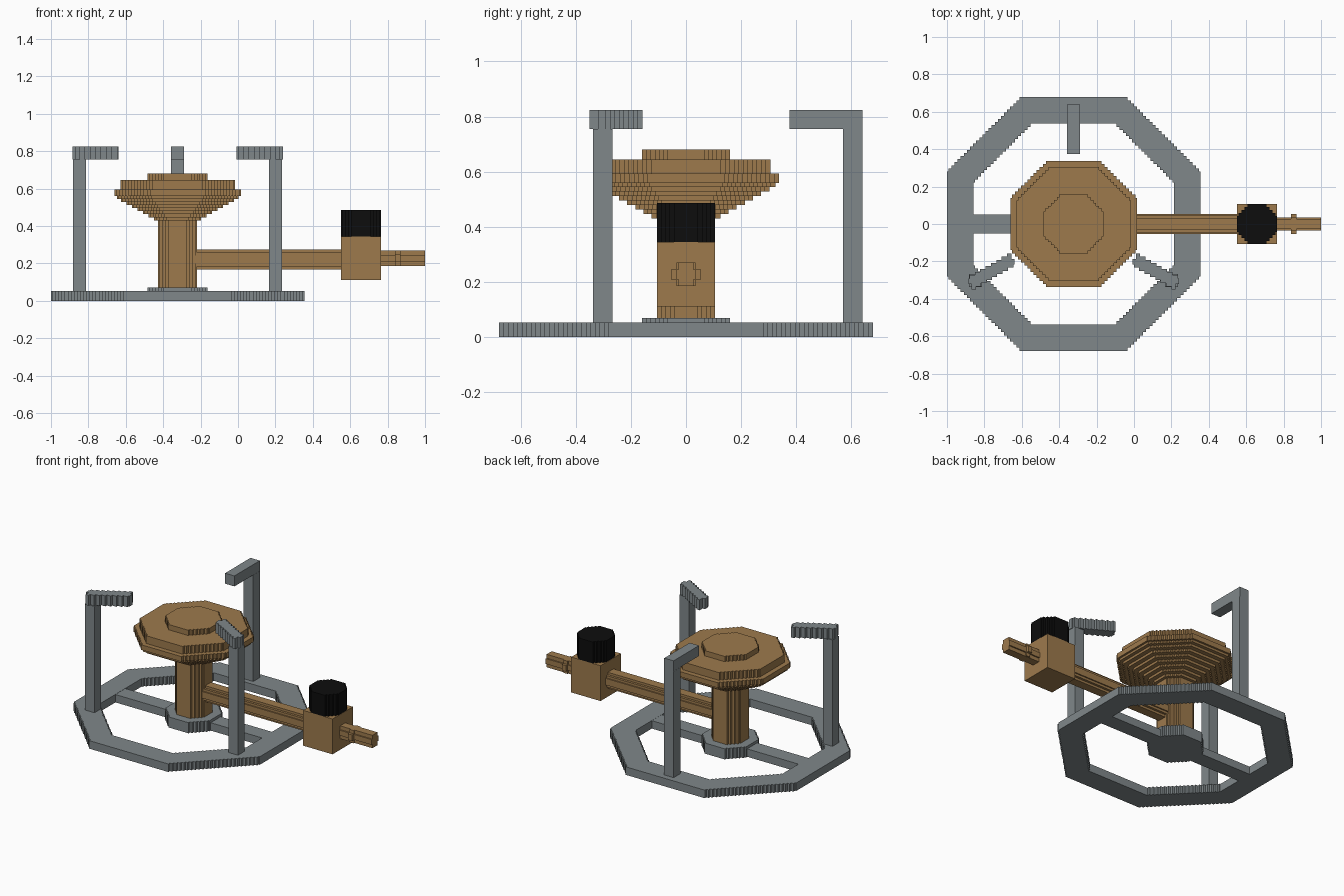
import bpy, bmesh, math
from mathutils import Matrix, Vector

if "Cube" in bpy.data.objects:
    bpy.data.objects.remove(bpy.data.objects["Cube"])

V = 0.0164              # step size of the blocky diagonals
CX = -0.323             # centre of the burner


def material(name, col):
    m = bpy.data.materials.new(name)
    m.diffuse_color = (*col, 1)
    m.use_nodes = True
    m.node_tree.nodes["Principled BSDF"].inputs["Base Color"].default_value = m.diffuse_color
    return m


STEEL = material("grey steel", (0.215, 0.245, 0.255))
BRASS = material("brown brass", (0.34, 0.195, 0.073))
BLACK = material("black", (0.004, 0.004, 0.004))


def stepped(pts):
    """Turn slanted polygon edges into small stair steps."""
    out = []
    for (x, y), (x2, y2) in zip(pts, pts[1:] + pts[:1]):
        dx, dy = x2 - x, y2 - y
        if min(abs(dx), abs(dy)) < 1e-5:
            out.append((x, y))
            continue
        n = max(1, round(min(abs(dx), abs(dy)) / V))
        dx, dy = dx / n, dy / n
        for i in range(n):
            px, py = x + i * dx, y + i * dy
            out += [(px, py), (px + dx / 2, py), (px + dx / 2, py + dy)]
    i, clean = 0, 0
    while clean < len(out):     # drop collinear points
        k = len(out)
        a, b, c = out[i % k - 1], out[i % k], out[(i + 1) % k]
        if abs((b[0] - a[0]) * (c[1] - b[1]) - (b[1] - a[1]) * (c[0] - b[0])) < 1e-8:
            out.pop(i % k)
            i, clean = max(i % k - 2, 0), 0
        else:
            i, clean = i + 1, clean + 1
    return out


def octagon(r, cx=0.0, cy=0.0):
    t = r * math.tan(math.pi / 8)
    return [(cx + a, cy + b) for a, b in
            ((r, -t), (r, t), (t, r), (-t, r), (-r, t), (-r, -t), (-t, -r), (t, -r))]


def rect(x0, x1, y0, y1):
    return [(x0, y0), (x1, y0), (x1, y1), (x0, y1)]


def build(name, mat, layers, along_x=False):
    """layers: (list of outlines, low, high); a second outline is a hole."""
    bm = bmesh.new()
    for loops, lo, hi in layers:
        edges = []
        for pts in loops:
            vs = [bm.verts.new((x, y, lo)) for x, y in stepped(pts)]
            edges += [bm.edges.new((a, b)) for a, b in zip(vs, vs[1:] + vs[:1])]
        res = bmesh.ops.triangle_fill(bm, edges=edges, use_beauty=True, use_dissolve=False)
        faces = [g for g in res["geom"] if isinstance(g, bmesh.types.BMFace)]
        ext = bmesh.ops.extrude_face_region(bm, geom=faces, use_keep_orig=True)
        top = [g for g in ext["geom"] if isinstance(g, bmesh.types.BMVert)]
        bmesh.ops.translate(bm, verts=top, vec=(0, 0, hi - lo))
    if along_x:                 # (x, y, z) -> (z, x, y)
        bm.transform(Matrix(((0, 0, 1, 0), (1, 0, 0, 0), (0, 1, 0, 0), (0, 0, 0, 1))))
    bmesh.ops.recalc_face_normals(bm, faces=bm.faces)
    bmesh.ops.dissolve_limit(bm, angle_limit=0.01, verts=bm.verts, edges=bm.edges)
    me = bpy.data.meshes.new(name)
    bm.to_mesh(me)
    bm.free()
    me.materials.append(mat)
    ob = bpy.data.objects.new(name, me)
    bpy.context.collection.objects.link(ob)
    return ob


# Base ring, cross bar and hub
build("base_ring", STEEL, [([octagon(0.678, CX), octagon(0.536, CX)], 0, 0.053)])
for side, x0, x1 in (("left", CX - 0.54, CX - 0.15), ("right", CX + 0.15, CX + 0.54)):
    build("base_bar_" + side, STEEL, [([rect(x0, x1, -0.052, 0.052)], 0, 0.052)])
build("base_hub", STEEL, [([octagon(0.16, CX)], 0, 0.07)])

# Three pot supports: upright post with an arm pointing inward
for i, ang in enumerate((90, 210, 330)):
    d = Vector((math.cos(math.radians(ang)), math.sin(math.radians(ang))))
    n = Vector((-d.y, d.x)) * 0.034
    c = Vector((CX, 0))
    p = c + d * 0.605
    build(f"support_post_{i + 1}", STEEL,
          [([rect(p.x - 0.035, p.x + 0.035, p.y - 0.035, p.y + 0.035)], 0.053, 0.755)])
    arm = [tuple(c + d * r + n * s) for r, s in ((0.375, -1), (0.64, -1), (0.64, 1), (0.375, 1))]
    build(f"support_arm_{i + 1}", STEEL, [([arm], 0.755, 0.824)])

# Burner column and stepped head
build("burner_column", BRASS, [([octagon(0.105, CX)], 0.07, 0.44)])
head = [([octagon(0.125 + 0.0295 * k, CX)], 0.43 + V * k, 0.43 + V * (k + 1)) for k in range(7)]
head += [([octagon(0.325, CX)], 0.545, 0.56), ([octagon(0.338, CX)], 0.56, 0.594),
         ([octagon(0.306, CX)], 0.594, 0.645), ([octagon(0.16, CX)], 0.645, 0.68)]
build("burner_head", BRASS, head)

# Fuel pipe, valve body, nozzle and knob
build("fuel_pipe", BRASS, [([octagon(0.053, 0, 0.22)], -0.24, 0.552)], along_x=True)
build("valve_body", BRASS, [([rect(0.55, 0.765, -0.106, 0.106)], 0.112, 0.345)])
build("inlet_nozzle", BRASS, [([[(0.035, 0.21), (0.035, 0.245), (0.018, 0.27), (-0.018, 0.27),
                                (-0.035, 0.245), (-0.035, 0.21), (-0.018, 0.185), (0.018, 0.185)]],
                              0.764, 1.0)], along_x=True)
build("nozzle_collar", BRASS, [([rect(-0.053, 0.053, 0.208, 0.248)], 0.84, 0.87),
                               ([rect(-0.035, 0.035, 0.186, 0.27)], 0.84, 0.87)], along_x=True)
build("valve_knob", BLACK, [([octagon(0.106, 0.6575)], 0.345, 0.486)])
